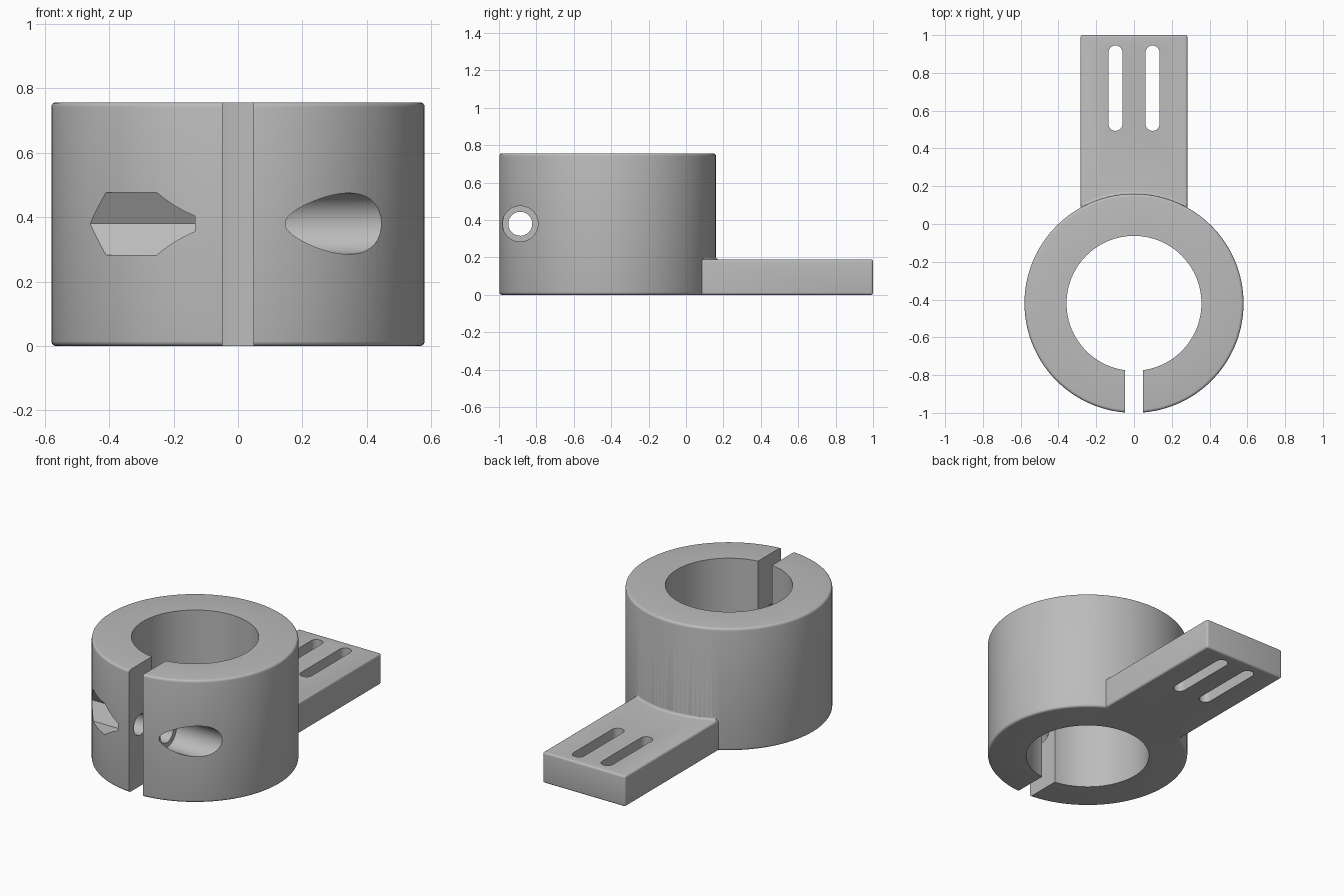
import bpy, bmesh, math
from mathutils import Matrix, Vector

cube = bpy.data.objects.get("Cube")
if cube:
    bpy.data.objects.remove(cube, do_unlink=True)

CY, R_OUT, R_IN, HEIGHT = -0.42, 0.58, 0.357, 0.757   # clamp ring
PLATE_W, PLATE_T = 0.283, 0.19                        # half width, thickness
BOLT_Y, BOLT_Z = -0.886, 0.38
ROUND = 0.015

grey = bpy.data.materials.new("plain grey")
grey.use_nodes = True
grey.diffuse_color = (0.5, 0.5, 0.5, 1)
grey.node_tree.nodes["Principled BSDF"].inputs["Base Color"].default_value = (0.5, 0.5, 0.5, 1)


def to_object(name, bm):
    bmesh.ops.recalc_face_normals(bm, faces=bm.faces)
    mesh = bpy.data.meshes.new(name)
    bm.to_mesh(mesh)
    bm.free()
    mesh.materials.append(grey)
    ob = bpy.data.objects.new(name, mesh)
    bpy.context.collection.objects.link(ob)
    return ob


def box(name, lo, hi, bevel=0.0):
    bm = bmesh.new()
    lo, hi = Vector(lo), Vector(hi)
    bmesh.ops.create_cube(bm, size=1, matrix=Matrix.Translation((lo + hi) / 2)
                          @ Matrix.Diagonal((*(hi - lo), 1)))
    if bevel:  # the end buried in the ring stays square
        edges = [e for e in bm.edges if max(v.co.y for v in e.verts) > lo.y + 0.01]
        bmesh.ops.bevel(bm, geom=edges, offset=bevel, segments=4, profile=0.5, affect='EDGES')
    return to_object(name, bm)


def rod(name, radius, x0, x1, sides):
    """Prism along x on the bolt axis, with one corner pointing along y."""
    bm = bmesh.new()
    place = (Matrix.Translation(((x0 + x1) / 2, BOLT_Y, BOLT_Z))
             @ Matrix.Rotation(math.pi / 2, 4, 'Y') @ Matrix.Rotation(math.pi / 2, 4, 'Z'))
    bmesh.ops.create_cone(bm, cap_ends=True, segments=sides, radius1=radius,
                          radius2=radius, depth=x1 - x0, matrix=place)
    # find where a corner sits and turn it onto the y axis
    v = bm.verts[:][0].co
    ang = math.atan2(v.z - BOLT_Z, v.y - BOLT_Y)
    bmesh.ops.rotate(bm, verts=bm.verts, cent=(0, BOLT_Y, BOLT_Z),
                     matrix=Matrix.Rotation(-ang, 3, 'X'))
    return to_object(name, bm)


def lathe(name, profile, steps, start=0.0, sweep=2 * math.pi):
    """Sweep an (r, z) profile about the ring axis; caps the ends of a part sweep."""
    full = sweep > 6.28
    bm = bmesh.new()
    loops = []
    for i in range(steps if full else steps + 1):
        a = start + sweep * i / steps
        loops.append([bm.verts.new((r * math.cos(a), CY + r * math.sin(a), z))
                      for r, z in profile])
    n = len(profile)
    for i in range(steps):
        a, b = loops[i], loops[(i + 1) % len(loops)]
        for j in range(n):
            k = (j + 1) % n
            bm.faces.new((a[j], b[j], b[k], a[k]))
    if not full:
        bm.faces.new(loops[0])
        bm.faces.new(loops[-1])
    return to_object(name, bm)


def arc(r, z, radius, a0, a1, n=4):
    return [(r + radius * math.cos(math.radians(a0 + (a1 - a0) * i / n)),
             z + radius * math.sin(math.radians(a0 + (a1 - a0) * i / n))) for i in range(n + 1)]


def combine(ob, other, operation):
    mod = ob.modifiers.new(operation.title(), 'BOOLEAN')
    mod.object, mod.operation, mod.solver = other, operation, 'EXACT'
    other.hide_render = True
    bpy.context.view_layer.objects.active = ob
    bpy.ops.object.modifier_apply(modifier=mod.name)
    bpy.data.objects.remove(other, do_unlink=True)


# Clamp ring with rounded outer rims
inset = R_OUT - ROUND
ring_profile = ([(R_IN, 0)] + arc(inset, ROUND, ROUND, -90, 0)
                + arc(inset, HEIGHT - ROUND, ROUND, 0, 90) + [(R_IN, HEIGHT)])
clamp = lathe("clamp_bracket", ring_profile, 128)

# Mounting plate and the small fillet where it meets the ring
combine(clamp, box("mounting_plate", (-PLATE_W, 0, 0), (PLATE_W, 1, PLATE_T), 0.012), 'UNION')
f = 0.014
half = math.asin(0.272 / R_OUT)
fillet_profile = ([(R_OUT - 0.03, PLATE_T - 0.02), (R_OUT + f, PLATE_T - 0.02)]
                  + arc(R_OUT + f, PLATE_T + f, f, 270, 180) + [(R_OUT - 0.03, PLATE_T + f)])
combine(clamp, lathe("joint_fillet", fillet_profile, 24, math.pi / 2 - half, 2 * half), 'UNION')

# Clamping gap at the front
combine(clamp, box("gap_cutter", (-0.048, -1.2, -0.1), (0.048, CY, 1)), 'DIFFERENCE')

# Bolt hole, round head recess on the left, hexagonal nut recess on the right
combine(clamp, rod("bolt_cutter", 0.064, -0.7, 0.7, 48), 'DIFFERENCE')
combine(clamp, rod("head_cutter", 0.095, 0.133, 0.7, 64), 'DIFFERENCE')
combine(clamp, rod("nut_cutter", 0.112, -0.7, -0.133, 6), 'DIFFERENCE')

# Two rounded adjustment slots in the plate
for x in (-0.098, 0.098):
    r, y0, y1 = 0.037, 0.53, 0.908
    bm = bmesh.new()
    outline = [bm.verts.new((x + r * math.cos(math.pi * i / 12 + turn),
                             y + r * math.sin(math.pi * i / 12 + turn), -0.1))
               for y, turn in ((y1, 0), (y0, math.pi)) for i in range(13)]
    base = bm.faces.new(outline)
    top = bmesh.ops.extrude_face_region(bm, geom=[base])["geom"]
    bmesh.ops.translate(bm, verts=[g for g in top if isinstance(g, bmesh.types.BMVert)],
                        vec=(0, 0, 0.4))
    combine(clamp, to_object("slot_cutter", bm), 'DIFFERENCE')

# Smooth curves, crisp edges
bpy.ops.object.select_all(action='DESELECT')
clamp.select_set(True)
bpy.context.view_layer.objects.active = clamp
bpy.ops.object.shade_smooth_by_angle(angle=math.radians(30))
